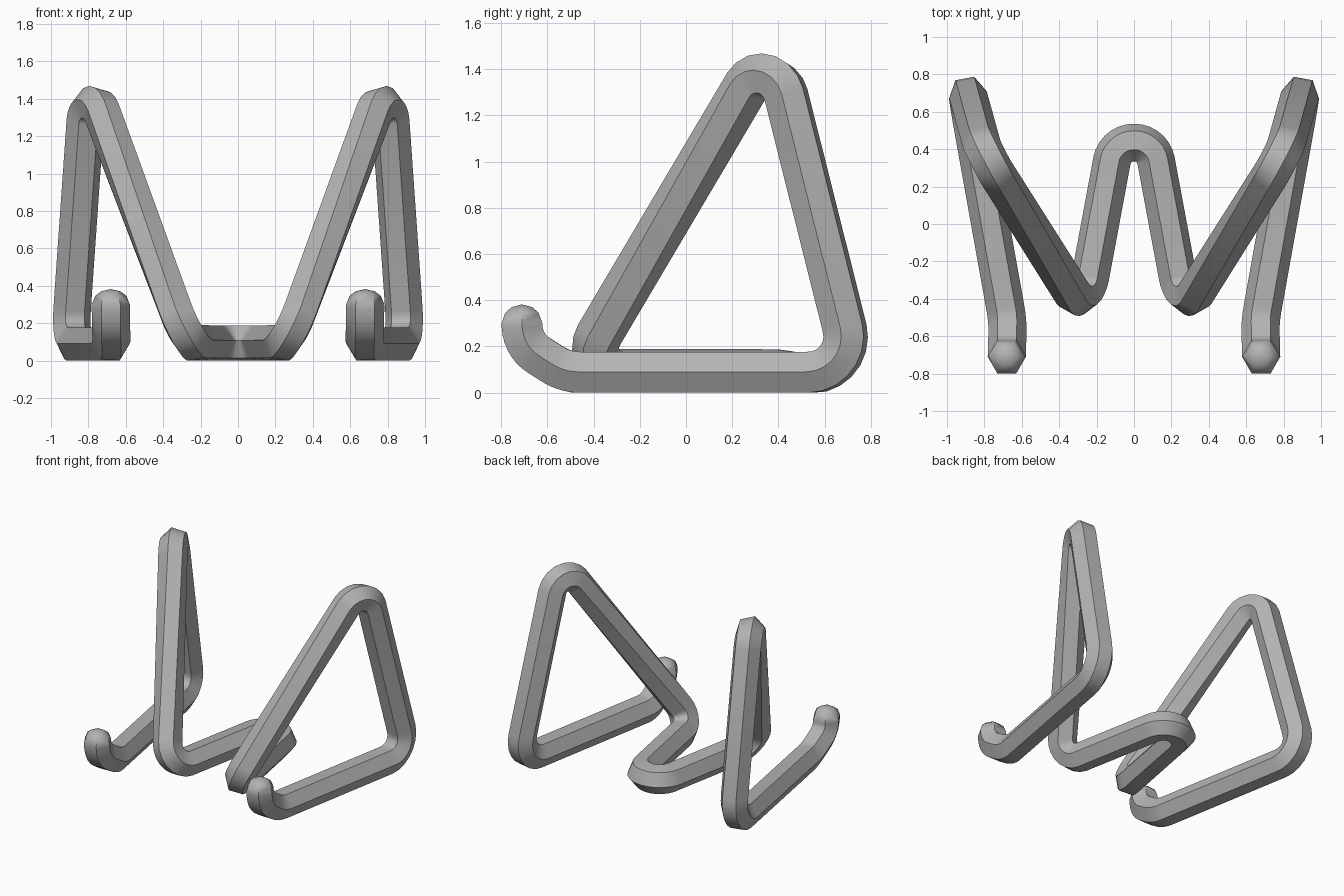
import bpy
import bmesh
from math import cos, sin, pi, radians
from mathutils import Vector, Matrix

cube = bpy.data.objects.get("Cube")
if cube:
    bpy.data.objects.remove(cube, do_unlink=True)

ROD = 0.102          # corner radius of the six-sided rod
SIDES = 6
STEPS = 7            # segments per bend

# Rod centreline of one half: corner, setback of its bend, twist in degrees
CORNERS = [
    ((0.68, -0.71, 0.30), 0, 0),            # hook tip
    ((0.68, -0.705, 0.205), 0.08, 0),       # hook bend
    ((0.675, -0.52, 0.087), 0.07, 0),       # front of foot
    ((0.90, 0.735, 0.087), 0.20, 0),        # back of foot
    ((0.80, 0.375, 1.52), 0.24, 0),         # top of side triangle
    ((0.268, -0.468, 0.095), 0.19, -18),    # front of base
    ((0.10, 0.435, 0.093), 0.098, -18),     # back loop
    ((0.0, 0.435, 0.093), 0, -18),          # centre line
]


def bend(before, corner, after, setback):
    """Points of a circular arc rounding one corner."""
    u = (before - corner).normalized()
    v = (after - corner).normalized()
    half = u.angle(v) / 2
    centre = corner + (u + v).normalized() * setback / cos(half)
    a = corner + u * setback - centre
    b = corner + v * setback - centre
    turn = a.rotation_difference(b)
    axis, angle = turn.to_axis_angle()
    return [centre + Matrix.Rotation(angle * i / STEPS, 3, axis) @ a
            for i in range(STEPS + 1)]


def rounded_path():
    pts = [Vector(c[0]) for c in CORNERS]
    path = []
    for i, (_, setback, twist) in enumerate(CORNERS):
        if setback:
            arc = bend(pts[i - 1], pts[i], pts[i + 1], setback)
        else:
            arc = [pts[i]]
        path += [(p, radians(twist)) for p in arc]
    return path


def sweep(bm, path):
    """Carry the hexagon along the path without roll, plus the given twist."""
    pts = [p for p, _ in path]
    last = len(pts) - 1
    side, old = Vector((1, 0, 0)), Vector((0, 0, -1))
    rings = []

    def ring(centre, tangent, lateral, radius):
        other = tangent.cross(lateral)
        return [bm.verts.new(centre + radius * (lateral * cos(2 * pi * k / SIDES)
                             + other * sin(2 * pi * k / SIDES)))
                for k in range(SIDES)]

    # rounded end cap
    for rise, radius in ((0.07, 0.052), (0.045, 0.084)):
        rings.append(ring(pts[0] + Vector((0, 0, rise)), old, side, radius))

    for i, (p, twist) in enumerate(path):
        if i == 0:
            tangent = old.copy()
        elif i == last:
            tangent = Vector((-1, 0, 0))
        else:
            tangent = ((pts[i] - pts[i - 1]).normalized()
                       + (pts[i + 1] - pts[i]).normalized()).normalized()
        side = old.rotation_difference(tangent) @ side
        side = (side - tangent * side.dot(tangent)).normalized()
        lateral = Matrix.Rotation(twist, 3, tangent) @ side
        rings.append(ring(p, tangent, lateral, ROD))
        old = tangent

    for v in rings[-1]:
        v.co.x = 0
    for a, b in zip(rings, rings[1:]):
        for k in range(SIDES):
            n = (k + 1) % SIDES
            bm.faces.new((a[k], a[n], b[n], b[k]))
    apex = bm.verts.new(pts[0] + Vector((0, 0, 0.082)))
    for k in range(SIDES):
        bm.faces.new((apex, rings[0][(k + 1) % SIDES], rings[0][k]))


# Bent rod
bm = bmesh.new()
sweep(bm, rounded_path())
for v in bm.verts:
    v.co.x = max(v.co.x, 0)
    v.co.z = max(v.co.z, 0)
bmesh.ops.recalc_face_normals(bm, faces=bm.faces)
mesh = bpy.data.meshes.new("bent_rod_stand")
bm.to_mesh(mesh)
bm.free()
stand = bpy.data.objects.new("bent_rod_stand", mesh)
bpy.context.collection.objects.link(stand)

# Grey finish
grey = bpy.data.materials.new("plain_grey")
grey.use_nodes = True
colour = (0.45, 0.45, 0.45, 1)
grey.diffuse_color = colour
grey.node_tree.nodes["Principled BSDF"].inputs["Base Color"].default_value = colour
mesh.materials.append(grey)

# Other half
mirror = stand.modifiers.new("other_half", 'MIRROR')
mirror.use_axis[0] = True
mirror.merge_threshold = 0.001

bpy.ops.object.select_all(action='DESELECT')
stand.select_set(True)
bpy.context.view_layer.objects.active = stand
bpy.ops.object.shade_smooth_by_angle(angle=radians(40))
